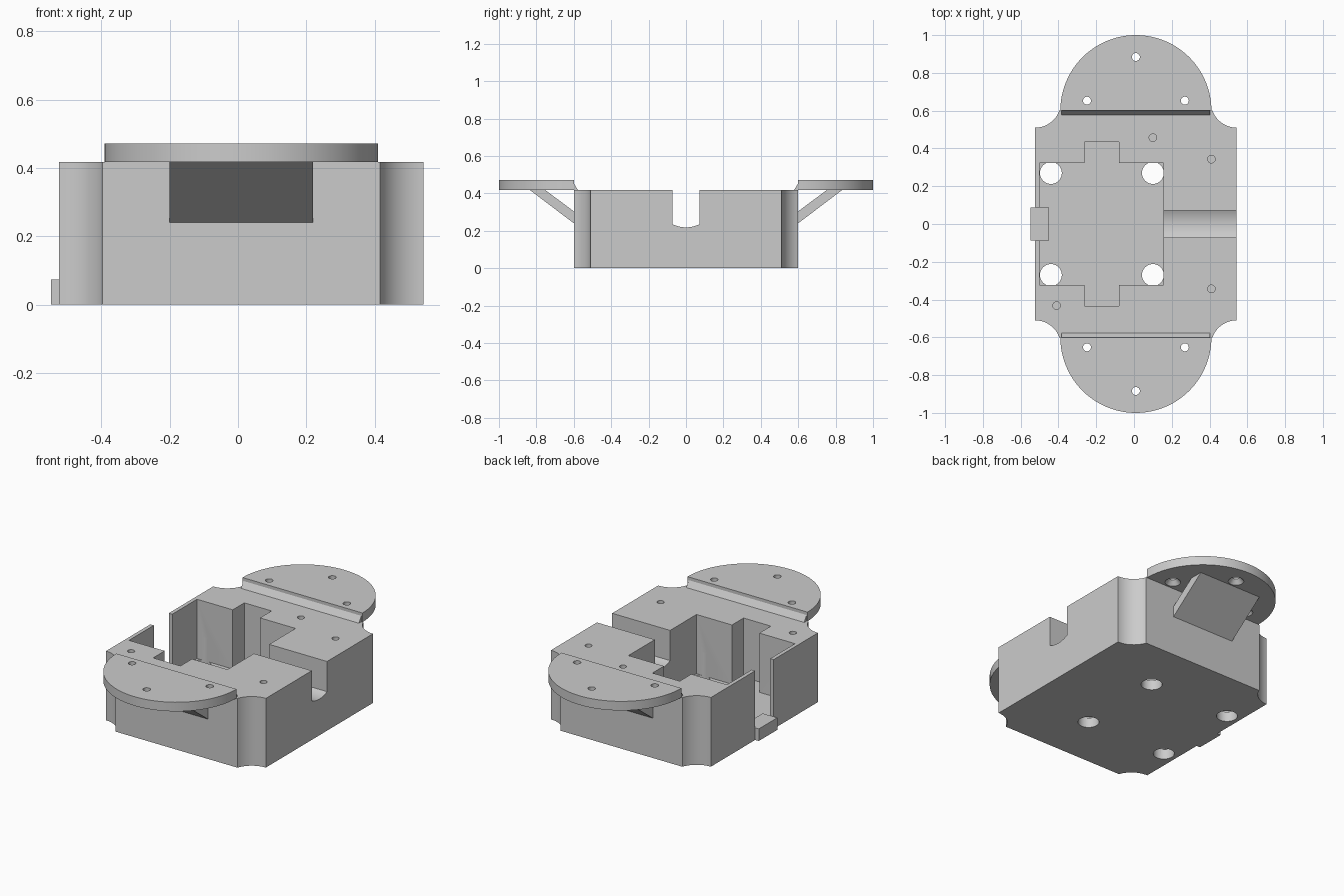
import bpy
import bmesh
from math import cos, sin, pi, asin
from mathutils import Vector

if "Cube" in bpy.data.objects:
    bpy.data.objects.remove(bpy.data.objects["Cube"])

grey = bpy.data.materials.new("light_grey")
grey.use_nodes = True
COLOUR = (0.6, 0.6, 0.6, 1)
grey.diffuse_color = COLOUR
grey.node_tree.nodes["Principled BSDF"].inputs["Base Color"].default_value = COLOUR

CX = 0.01        # middle of the body in x
TOP = 0.417      # top of the body
FLOOR = 0.06     # pocket floor
HALF_Y = 0.6     # half length of the body


def prism(name, points, lo, hi, axis="z"):
    """Extrude a flat outline: (x, y) along z, or (y, z) along x."""
    bm = bmesh.new()

    def place(p, t):
        return Vector((p[0], p[1], t)) if axis == "z" else Vector((t, p[0], p[1]))

    face = bm.faces.new([bm.verts.new(place(p, lo)) for p in points])
    out = bmesh.ops.extrude_face_region(bm, geom=[face])
    moved = [v for v in out["geom"] if isinstance(v, bmesh.types.BMVert)]
    shift = place((0, 0), hi - lo)
    bmesh.ops.translate(bm, vec=shift, verts=moved)
    bmesh.ops.recalc_face_normals(bm, faces=bm.faces)
    return finish(name, bm)


def finish(name, bm):
    mesh = bpy.data.meshes.new(name)
    bm.to_mesh(mesh)
    bm.free()
    mesh.materials.append(grey)
    obj = bpy.data.objects.new(name, mesh)
    bpy.context.collection.objects.link(obj)
    return obj


def box(name, x0, x1, y0, y1, z0, z1):
    return prism(name, [(x0, y0), (x1, y0), (x1, y1), (x0, y1)], z0, z1)


def cone(name, x, y, z0, z1, r0, r1):
    bm = bmesh.new()
    bmesh.ops.create_cone(bm, cap_ends=True, segments=32, radius1=r0, radius2=r1, depth=z1 - z0)
    bmesh.ops.translate(bm, vec=(x, y, (z0 + z1) / 2), verts=bm.verts)
    return finish(name, bm)


def activate(obj):
    bpy.ops.object.select_all(action="DESELECT")
    obj.select_set(True)
    bpy.context.view_layer.objects.active = obj


def cut(obj, cutter):
    mod = obj.modifiers.new("cut", "BOOLEAN")
    mod.operation = "DIFFERENCE"
    mod.solver = "EXACT"
    mod.object = cutter
    activate(obj)
    bpy.ops.object.modifier_apply(modifier=mod.name)
    bpy.data.objects.remove(cutter)


def smooth(obj):
    activate(obj)
    bpy.ops.object.shade_smooth_by_angle()


def arc(cx, cy, r, a0, a1, n):
    return [(cx + r * cos(a0 + (a1 - a0) * i / n), cy + r * sin(a0 + (a1 - a0) * i / n))
            for i in range(n + 1)]


# Body outline with four scooped corners
half_x, scoop = 0.533, 0.135
scoop_y = 0.645
end = -asin((scoop_y - HALF_Y) / scoop)
quarter = arc(-half_x, scoop_y, scoop, -pi / 2, end, 12)
outline = [(CX + x, y) for x, y in quarter]
outline += [(CX - x, y) for x, y in reversed(quarter)]
outline += [(CX - x, -y) for x, y in quarter]
outline += [(CX + x, -y) for x, y in reversed(quarter)]
body = prism("body", outline, 0, TOP)

# Cross-shaped pocket and the opening in its thin wall
cut(body, box("pocket_cutter", -0.5, 0.157, -0.324, 0.324, FLOOR, 1))
cut(body, box("side_pocket_cutter", -0.262, -0.08, -0.434, 0.434, FLOOR, 1))
cut(body, box("opening_cutter", -0.7, -0.4, -0.088, 0.088, FLOOR, 1))

# Round-bottomed cable slot
slot_half, slot_r = 0.0725, 0.163
swing = asin(slot_half / slot_r)
slot = arc(0, 0.218 + slot_r, slot_r, -pi / 2 - swing, -pi / 2 + swing, 12)
slot += [(slot_half, 1), (-slot_half, 1)]
cut(body, prism("slot_cutter", slot, 0.1, 0.7, "x"))

# Large floor holes and small blind screw holes
for x in (-0.44, 0.1):
    for y in (-0.27, 0.27):
        cut(body, cone("floor_hole_cutter", x, y, -0.1, 0.2, 0.058, 0.058))
for x, y in ((0.1, 0.457), (0.41, 0.343), (0.41, -0.343), (-0.41, -0.432)):
    cut(body, cone("screw_hole_cutter", x, y, 0.2, 0.5, 0.02, 0.02))
smooth(body)

# Latch tab in the wall opening
box("latch_tab", -0.547, -0.45, -0.088, 0.088, 0, 0.073)

# Mounting ears with fillet and brace at both ends
for end_name, s in (("front", -1), ("back", 1)):
    half_disc = [(x, s * y) for x, y in arc(CX, HALF_Y, 0.4, 0, pi, 48)]
    ear = prism(end_name + "_ear", half_disc, TOP, 0.472)
    for x, y in ((CX, 0.884), (CX - 0.259, 0.653), (CX + 0.259, 0.653)):
        cut(ear, cone("ear_hole_cutter", x, s * y, 0.3, 0.6, 0.021, 0.021))
        cut(ear, cone("countersink_cutter", x, s * y, 0.411, 0.447, 0.048, 0.018))
    smooth(ear)
    fillet = [(0.577, TOP), (HALF_Y, TOP), (HALF_Y, 0.453)]
    prism(end_name + "_fillet", [(s * y, z) for y, z in fillet], -0.384, 0.402, "x")
    brace = [(HALF_Y, 0.24), (0.834, TOP), (0.752, TOP), (HALF_Y, 0.304)]
    prism(end_name + "_brace", [(s * y, z) for y, z in brace], -0.2, 0.22, "x")
